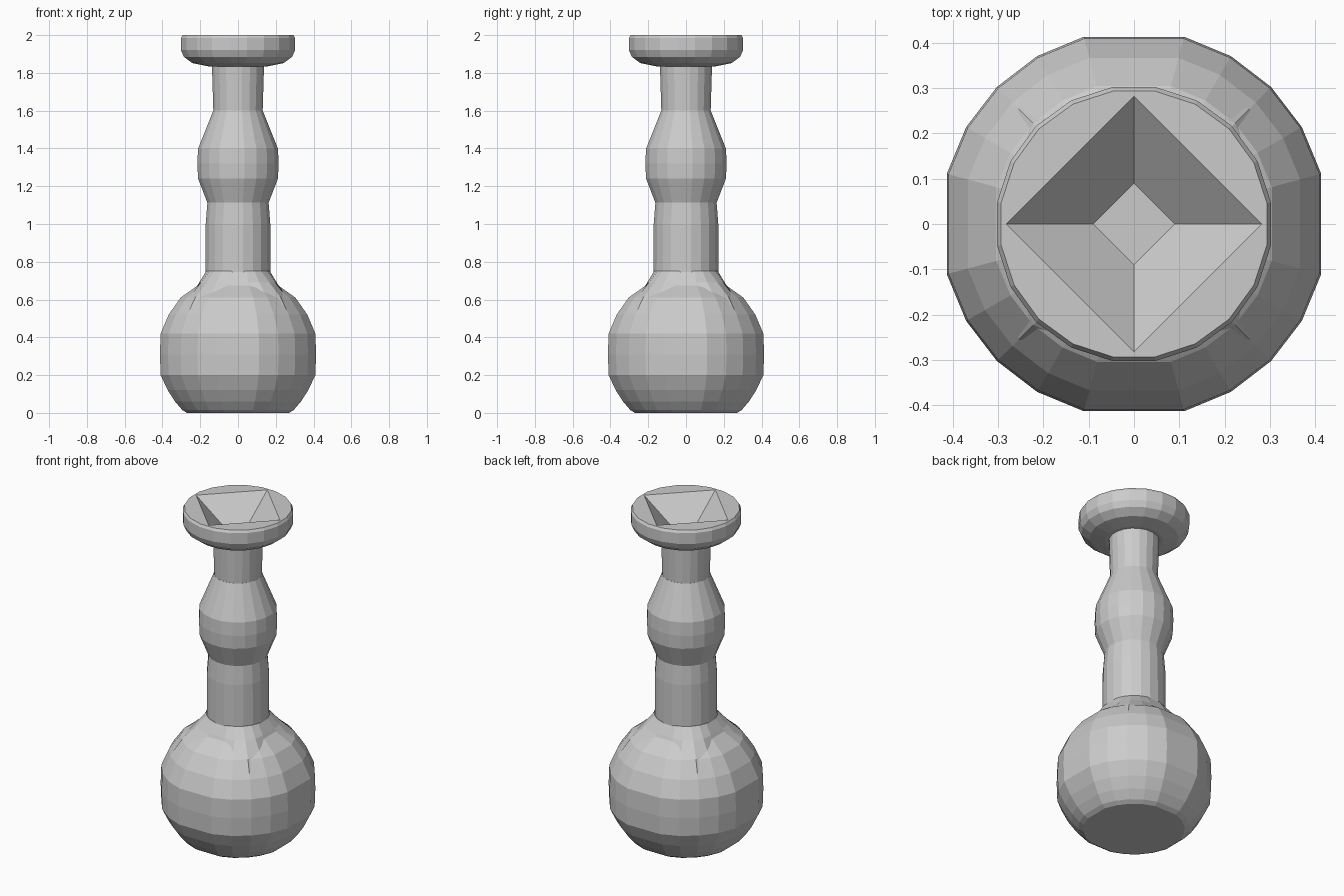
import bpy
import bmesh
from math import cos, sin, pi, radians

if "Cube" in bpy.data.objects:
    bpy.data.objects.remove(bpy.data.objects["Cube"], do_unlink=True)

grey = bpy.data.materials.new("plain grey")
grey.use_nodes = True
GREY = (0.6, 0.6, 0.6, 1)
grey.diffuse_color = GREY
grey.node_tree.nodes["Principled BSDF"].inputs["Base Color"].default_value = GREY

# Five points per quadrant: wide flats on the axes, or evenly spaced
WIDE = [radians(q * 90 + a) for q in range(4) for a in (15, 30, 45, 60, 75)]
EVEN = [2 * pi * (i + 0.5) / 20 for i in range(20)]


def ring(bm, angles, radius, z, corner=None):
    """Ring of points; corner gives a different radius on the diagonals."""
    verts = []
    for a in angles:
        r = radius if corner is None else radius + (corner - radius) * sin(2 * a) ** 2
        verts.append(bm.verts.new((r * cos(a), r * sin(a), z)))
    return verts


def bridge(bm, low, high):
    n = len(low)
    for i in range(n):
        j = (i + 1) % n
        bm.faces.new((low[i], low[j], high[j], high[i]))


def finish(bm, name):
    bmesh.ops.recalc_face_normals(bm, faces=bm.faces)
    mesh = bpy.data.meshes.new(name)
    bm.to_mesh(mesh)
    bm.free()
    mesh.materials.append(grey)
    obj = bpy.data.objects.new(name, mesh)
    bpy.context.collection.objects.link(obj)
    return obj


def turned(name, angles, profile, cap=True):
    """Stack of rings, each given as (radius, z) or (radius, z, corner radius)."""
    bm = bmesh.new()
    rings = [ring(bm, angles, *p) for p in profile]
    for low, high in zip(rings, rings[1:]):
        bridge(bm, low, high)
    if cap:
        bm.faces.new(rings[0])
        bm.faces.new(rings[-1])
    return finish(bm, name)


# Round base with a flat foot
turned("base_ball", WIDE, [(0.28, 0), (0.305, 0.015), (0.345, 0.06), (0.385, 0.12),
                           (0.424, 0.2), (0.428, 0.31), (0.424, 0.42), (0.38, 0.52),
                           (0.315, 0.61), (0.22, 0.675), (0.11, 0.71)])

# Flared collar reaching further down on the diagonals
turned("base_collar", WIDE, [(0.26, 0.48, 0.37), (0.25, 0.55, 0.36), (0.235, 0.615, 0.315),
                             (0.205, 0.69, 0.235), (0.175, 0.75)])

# Stem, swollen grip and neck
turned("lower_stem", EVEN, [(0.174, 0.74), (0.173, 1.0), (0.164, 1.115)])
turned("grip_bulb", EVEN, [(0.163, 1.11), (0.214, 1.24), (0.218, 1.32),
                           (0.214, 1.4), (0.133, 1.6)])
turned("upper_neck", EVEN, [(0.132, 1.59), (0.14, 1.85)])

# Rim with a square funnel sunk into its top
bm = bmesh.new()
rings = [ring(bm, EVEN, r, z) for r, z in [(0.16, 1.835), (0.245, 1.852), (0.29, 1.885),
                                           (0.306, 1.92), (0.306, 1.985), (0.297, 2.0)]]
for low, high in zip(rings, rings[1:]):
    bridge(bm, low, high)
bm.faces.new(rings[0])
square = [q * pi / 2 for q in range(4)]
mouth = ring(bm, square, 0.282, 2.0)
floor = ring(bm, square, 0.09, 1.855)
bridge(bm, floor, mouth)
bm.faces.new(floor)
edge = rings[-1]
for q in range(4):
    nxt = (q + 1) % 4
    bm.faces.new([mouth[q]] + edge[q * 5:q * 5 + 5] + [mouth[nxt]])
    bm.faces.new((mouth[q], edge[q * 5 - 1], edge[q * 5]))
finish(bm, "funnel_rim")
